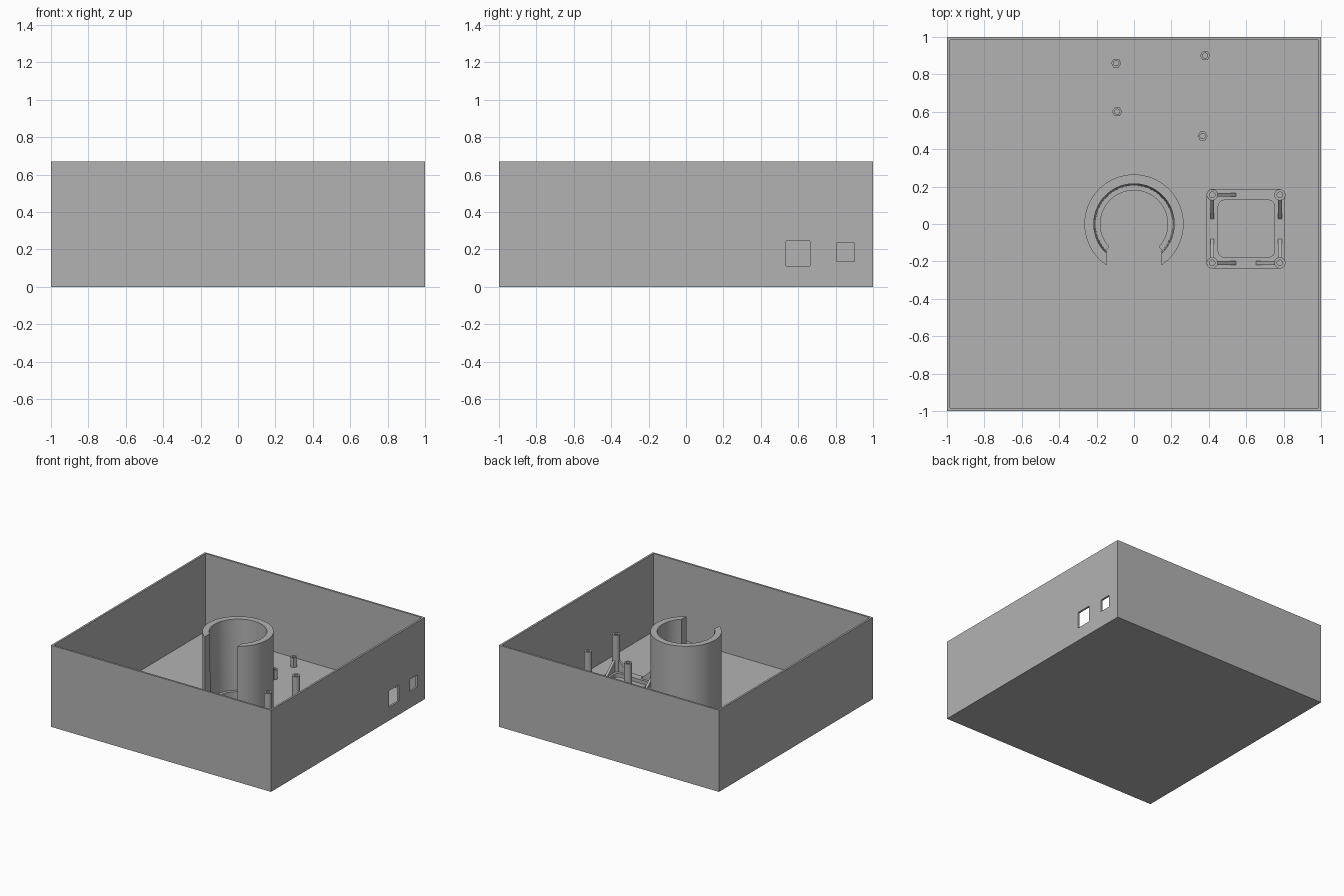
import bpy, bmesh, math

if "Cube" in bpy.data.objects:
    bpy.data.objects.remove(bpy.data.objects["Cube"])

grey = bpy.data.materials.new("light grey")
grey.diffuse_color = (0.45, 0.45, 0.45, 1)
grey.use_nodes = True
grey.node_tree.nodes["Principled BSDF"].inputs["Base Color"].default_value = grey.diffuse_color

H, WALL, FLOOR = 0.67, 0.016, 0.03


def finish(bm, name, smooth=False):
    bmesh.ops.recalc_face_normals(bm, faces=bm.faces)
    me = bpy.data.meshes.new(name)
    bm.to_mesh(me)
    bm.free()
    ob = bpy.data.objects.new(name, me)
    bpy.context.collection.objects.link(ob)
    me.materials.append(grey)
    if smooth:
        bpy.ops.object.select_all(action='DESELECT')
        bpy.context.view_layer.objects.active = ob
        ob.select_set(True)
        bpy.ops.object.shade_smooth_by_angle(angle=math.radians(30))
    return ob


def box(name, x0, x1, y0, y1, z0, z1):
    bm = bmesh.new()
    bmesh.ops.create_cube(bm, size=1)
    for v in bm.verts:
        v.co = ((x0 + x1) / 2 + v.co.x * (x1 - x0),
                (y0 + y1) / 2 + v.co.y * (y1 - y0),
                (z0 + z1) / 2 + v.co.z * (z1 - z0))
    return finish(bm, name)


def circle(cx, cy, r, n):
    return [(cx + r * math.cos(2 * math.pi * i / n),
             cy + r * math.sin(2 * math.pi * i / n)) for i in range(n)]


def round_rect(x0, x1, y0, y1, r, n=6):
    pts = []
    for k, (cx, cy) in enumerate([(x1 - r, y1 - r), (x0 + r, y1 - r),
                                  (x0 + r, y0 + r), (x1 - r, y0 + r)]):
        for i in range(n + 1):
            a = math.pi / 2 * (k + i / n)
            pts.append((cx + r * math.cos(a), cy + r * math.sin(a)))
    return pts


def hollow(name, outer, inner, z0, z1, smooth=True):
    """Prism between two closed outlines with equal point counts."""
    bm = bmesh.new()
    rings = [[bm.verts.new((x, y, z)) for x, y in loop]
             for loop, z in ((outer, z0), (outer, z1), (inner, z1), (inner, z0))]
    n = len(outer)
    for k in range(4):
        a, b = rings[k], rings[(k + 1) % 4]
        for i in range(n):
            j = (i + 1) % n
            bm.faces.new((a[i], a[j], b[j], b[i]))
    return finish(bm, name, smooth)


def open_ring(name, sections, n=72):
    """Ring open at the front; each section corner is (radius, z, half_opening)."""
    bm = bmesh.new()
    rows = []
    for r, z, half in sections:
        a0 = -math.pi / 2 + half
        span = 2 * math.pi - 2 * half
        rows.append([bm.verts.new((r * math.cos(a0 + span * i / n),
                                   r * math.sin(a0 + span * i / n), z))
                     for i in range(n + 1)])
    for k in range(4):
        a, b = rows[k], rows[(k + 1) % 4]
        for i in range(n):
            bm.faces.new((a[i], a[i + 1], b[i + 1], b[i]))
    for i in (0, n):
        bm.faces.new([row[i] for row in rows])
    return finish(bm, name, True)


# Open case with two ports through the right wall
case = box("case", -1, 1, -1, 1, 0, H)
e = 1 - WALL
cutters = [box("cavity_cutter", -e, e, -e, e, FLOOR, H + 0.2),
           box("large_port_cutter", 0.95, 1.1, 0.535, 0.662, 0.11, 0.245),
           box("small_port_cutter", 0.95, 1.1, 0.805, 0.90, 0.135, 0.235)]
for c in cutters:
    m = case.modifiers.new(c.name, 'BOOLEAN')
    m.operation, m.object, m.solver = 'DIFFERENCE', c, 'EXACT'
bpy.context.view_layer.update()
cut_mesh = bpy.data.meshes.new_from_object(
    case.evaluated_get(bpy.context.evaluated_depsgraph_get()))
case.modifiers.clear()
case.data = cut_mesh
for c in cutters:
    bpy.data.objects.remove(c)

# Slotted central holder with straight-sided opening, and its inner ledge
SLOT = 0.148
open_ring("round_holder", [(r, z, math.asin(SLOT / r)) for r, z in
          ((0.265, FLOOR), (0.265, H), (0.215, H), (0.205, FLOOR))])
q = math.radians(47)
open_ring("holder_ledge", [(0.207, FLOOR, q), (0.207, 0.09, q),
                           (0.18, 0.09, q), (0.18, FLOOR, q)])

# Hexagonal board standoffs with round screw holes
for x, y in ((-0.095, 0.86), (0.38, 0.90), (-0.09, 0.60), (0.367, 0.47)):
    hexa = circle(x, y, 0.027, 6)
    outline = []
    for i in range(6):
        p, s = hexa[i], hexa[(i + 1) % 6]
        outline += [(p[0] + (s[0] - p[0]) * t / 3, p[1] + (s[1] - p[1]) * t / 3)
                    for t in range(3)]
    hollow("standoff", outline, circle(x, y, 0.014, 18), FLOOR, 0.108)

# Square mounting frame
FRAME = 0.06
hollow("mount_frame", round_rect(0.387, 0.808, -0.238, 0.187, 0.032),
       round_rect(0.45, 0.752, -0.178, 0.128, 0.035), FLOOR, FRAME)

# Tall pillars on the frame corners
XL, XR, YB, YT = 0.418, 0.78, -0.208, 0.156
for x in (XL, XR):
    for y in (YB, YT):
        hollow("mount_pillar", circle(x, y, 0.03, 32), circle(x, y, 0.015, 32),
               FLOOR, 0.362)


# Triangular ribs bracing the pillars along the frame
def rib(x, y, dx, dy):
    bm = bmesh.new()
    sides = []
    for w in (-0.01, 0.01):
        sides.append([bm.verts.new((x + dx * d - dy * w, y + dy * d + dx * w, z))
                      for d, z in ((0.022, FRAME - 0.01), (0.128, FRAME - 0.01),
                                   (0.128, FRAME + 0.005), (0.022, 0.16))])
    for s in sides:
        bm.faces.new(s)
    for i in range(4):
        j = (i + 1) % 4
        bm.faces.new((sides[0][i], sides[0][j], sides[1][j], sides[1][i]))
    finish(bm, "pillar_rib")


for x, y, dx, dy in ((XL, YT, 1, 0), (XL, YT, 0, -1), (XR, YT, 0, -1),
                     (XL, YB, 1, 0), (XL, YB, 0, 1), (XR, YB, -1, 0),
                     (XR, YB, 0, 1)):
    rib(x, y, dx, dy)
